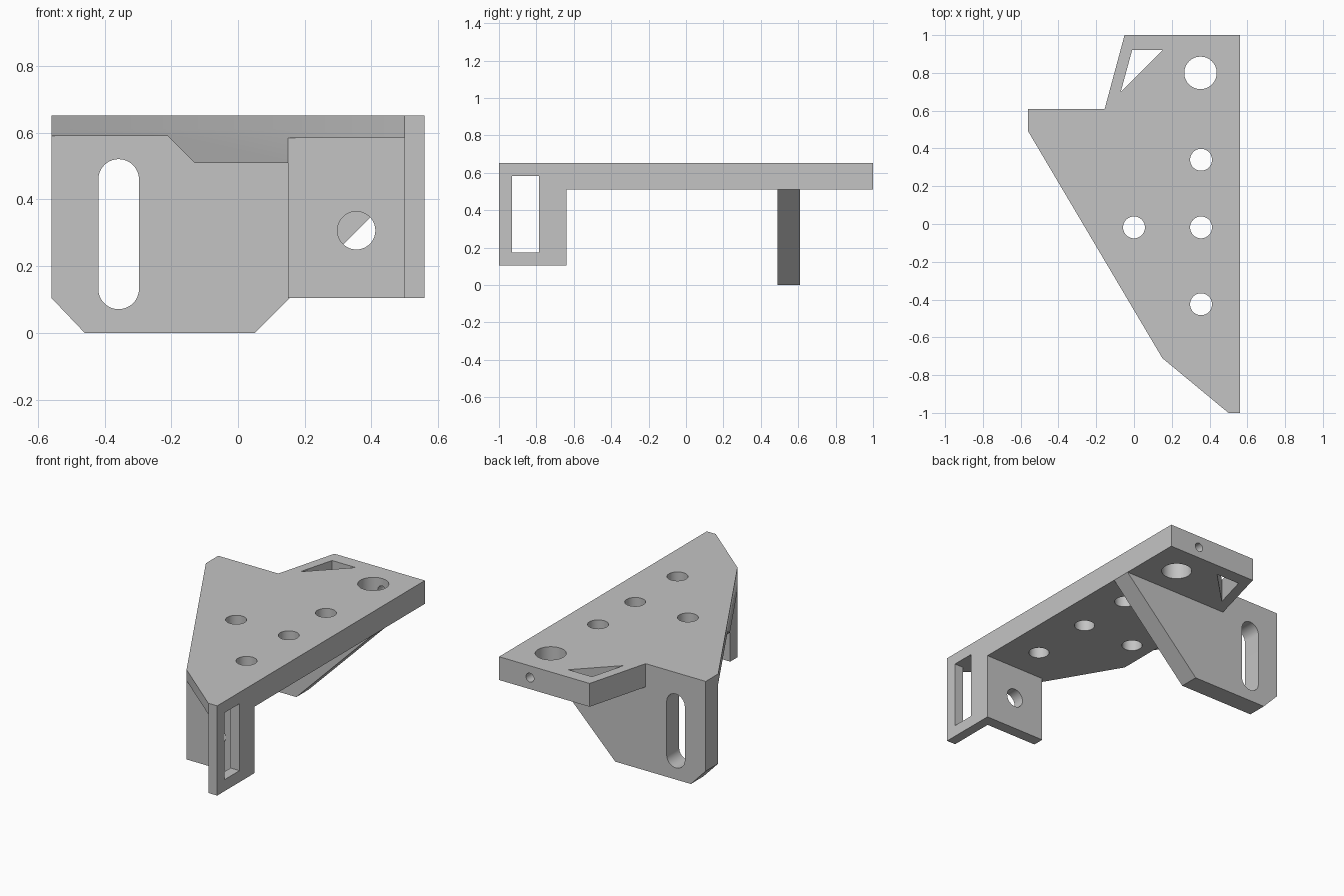
import bpy, bmesh
from math import sin, cos, pi, radians

cube = bpy.data.objects.get("Cube")
if cube:
    bpy.data.objects.remove(cube, do_unlink=True)

grey = bpy.data.materials.new("plain grey")
grey.use_nodes = True
grey.diffuse_color = (0.55, 0.55, 0.55, 1)
grey.node_tree.nodes["Principled BSDF"].inputs["Base Color"].default_value = grey.diffuse_color

PLACE = {
    "x": lambda a, b, c: (c, a, b),
    "y": lambda a, b, c: (a, c, b),
    "z": lambda a, b, c: (a, b, c),
}


def prism(name, axis, outline, lo, hi):
    """Extrude a flat outline along an axis from lo to hi."""
    place = PLACE[axis]
    bm = bmesh.new()
    low = [bm.verts.new(place(a, b, lo)) for a, b in outline]
    high = [bm.verts.new(place(a, b, hi)) for a, b in outline]
    bm.faces.new(low)
    bm.faces.new(high)
    n = len(outline)
    for i in range(n):
        j = (i + 1) % n
        bm.faces.new((low[i], low[j], high[j], high[i]))
    bmesh.ops.recalc_face_normals(bm, faces=bm.faces)
    mesh = bpy.data.meshes.new(name)
    bm.to_mesh(mesh)
    bm.free()
    mesh.materials.append(grey)
    obj = bpy.data.objects.new(name, mesh)
    bpy.context.collection.objects.link(obj)
    return obj


def rect(a0, a1, b0, b1):
    return [(a0, b0), (a1, b0), (a1, b1), (a0, b1)]


def slot(a, b0, b1, r, steps=24):
    """Upright rounded slot; a plain circle when b0 equals b1."""
    pts = []
    for centre, start in ((b1, 0), (b0, pi)):
        last = steps if b0 == b1 else steps + 1
        for i in range(last):
            t = start + pi * i / steps
            pts.append((a + r * cos(t), centre + r * sin(t)))
    return pts


def combine(target, tool, operation):
    """Apply a boolean and discard the tool."""
    mod = target.modifiers.new("combine", "BOOLEAN")
    mod.operation = operation
    mod.solver = "EXACT"
    mod.object = tool
    tool.hide_render = True
    bpy.context.view_layer.update()
    graph = bpy.context.evaluated_depsgraph_get()
    mesh = bpy.data.meshes.new_from_object(target.evaluated_get(graph))
    target.modifiers.clear()
    target.data = mesh
    bpy.data.objects.remove(tool, do_unlink=True)


# Top plate
bracket = prism("mounting_bracket", "z", [
    (-0.05, 1), (-0.155, 0.61), (-0.56, 0.61), (-0.56, 0.49),
    (0.15, -0.71), (0.50, -1), (0.56, -1), (0.56, 1)], 0.51, 0.652)

# Thinned underside at the left edge and under the front corner
combine(bracket, prism("edge_relief", "y", [
    (-0.7, 0.59), (-0.21, 0.59), (-0.08, 0.46), (-0.7, 0.46)], -0.9, 0.55), "DIFFERENCE")
combine(bracket, prism("corner_relief", "z", rect(0, 0.7, -1.1, -0.71), 0.4, 0.585), "DIFFERENCE")

# Rear wall, front side tab and front flange
combine(bracket, prism("rear_wall", "y", [
    (-0.56, 0.105), (-0.46, 0), (0.05, 0), (0.56, 0.51),
    (0.54, 0.61), (-0.56, 0.61)], 0.49, 0.61), "UNION")
combine(bracket, prism("side_tab", "x", rect(-1, -0.64, 0.105, 0.62), 0.50, 0.56), "UNION")
combine(bracket, prism("front_flange", "y", rect(0.15, 0.53, 0.105, 0.61), -0.71, -0.64), "UNION")

# Openings: plate holes, triangle, wall slot, tab window, flange and rear holes
cuts = [("z", slot(x, y, y, r), 0.4, 0.8) for x, y, r in (
    (0.352, 0.80, 0.086), (0.355, 0.34, 0.058), (0.355, -0.018, 0.058),
    (0, -0.018, 0.058), (0.355, -0.425, 0.058))]
cuts += [
    ("z", [(-0.01, 0.92), (0.15, 0.92), (-0.07, 0.70)], 0.4, 0.8),
    ("y", slot(-0.358, 0.132, 0.46, 0.061), 0.4, 0.7),
    ("x", rect(-0.93, -0.785, 0.175, 0.583), 0.45, 0.6),
    ("y", slot(0.355, 0.307, 0.307, 0.057), -0.8, -0.6),
    ("y", slot(0.352, 0.58, 0.58, 0.027), 0.8, 1.1),
]
for axis, outline, lo, hi in cuts:
    combine(bracket, prism("cutter", axis, outline, lo, hi), "DIFFERENCE")

# Smooth hole walls, crisp edges
bpy.ops.object.select_all(action="DESELECT")
bracket.select_set(True)
bpy.context.view_layer.objects.active = bracket
bpy.ops.object.shade_smooth_by_angle(angle=radians(30))
